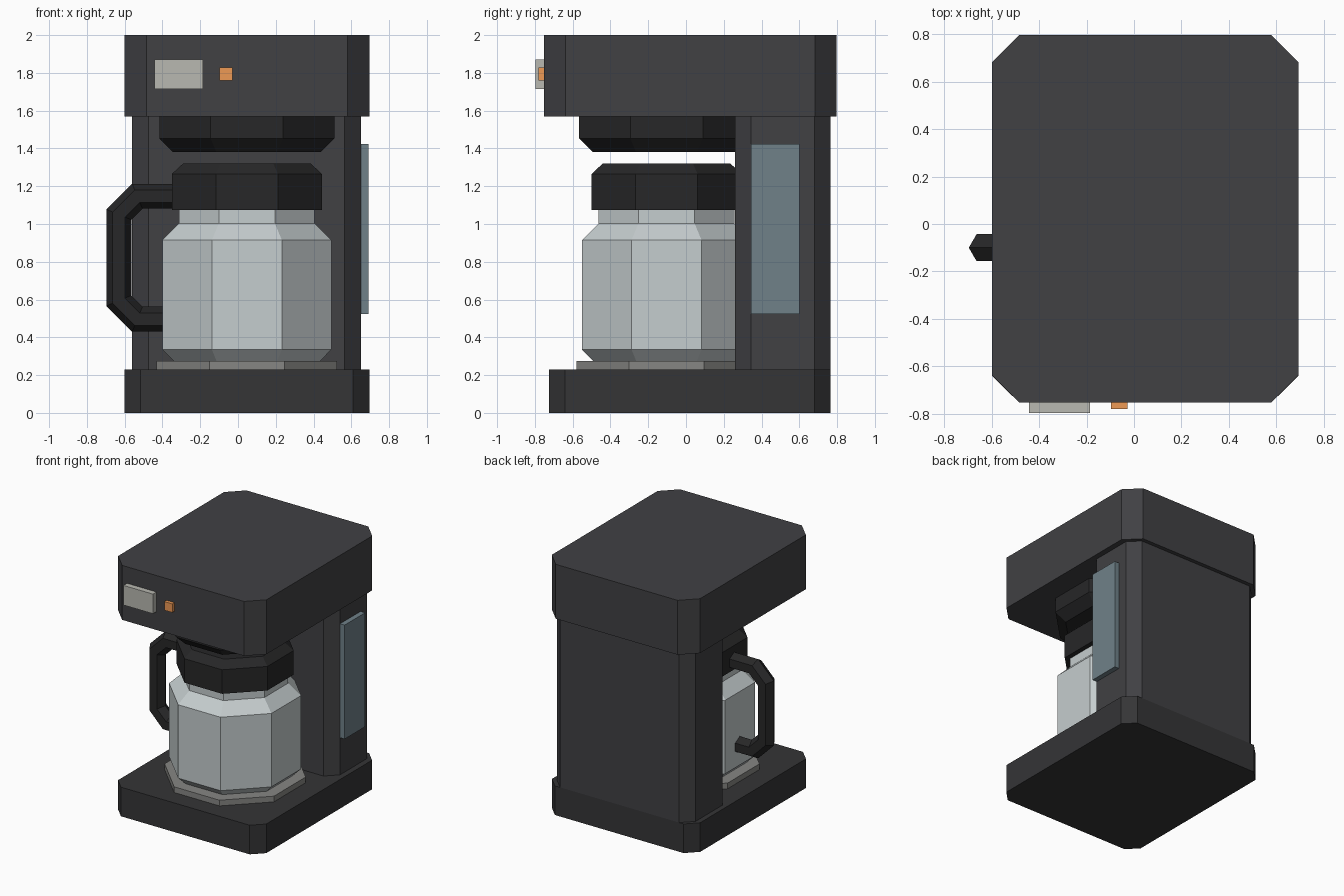
import bpy, bmesh
from math import cos, sin, pi, radians
from mathutils import Vector

if "Cube" in bpy.data.objects:
    bpy.data.objects.remove(bpy.data.objects["Cube"])

CX, CY = 0.047, -0.103   # axis of the pot, warming plate and filter basket


def material(name, rgb):
    m = bpy.data.materials.new(name)
    m.diffuse_color = (*rgb, 1)
    m.use_nodes = True
    m.node_tree.nodes["Principled BSDF"].inputs["Base Color"].default_value = m.diffuse_color
    return m


SHELL = material("charcoal_shell", (0.052, 0.052, 0.057))
BASE = material("dark_base", (0.035, 0.035, 0.037))
BLACK = material("black_plastic", (0.02, 0.02, 0.021))
GLASS = material("pale_glass", (0.56, 0.61, 0.62))
STEEL = material("steel", (0.24, 0.24, 0.23))
PANEL = material("panel_grey", (0.48, 0.48, 0.44))
ORANGE = material("orange_light", (0.85, 0.32, 0.09))
WATER = material("water_blue", (0.16, 0.22, 0.25))


def finish(name, bm, mat):
    bmesh.ops.recalc_face_normals(bm, faces=bm.faces)
    mesh = bpy.data.meshes.new(name)
    bm.to_mesh(mesh)
    bm.free()
    mesh.materials.append(mat)
    ob = bpy.data.objects.new(name, mesh)
    bpy.context.collection.objects.link(ob)
    return ob


def skin(name, rings, mat):
    """Join equal rings of points into a closed solid."""
    bm = bmesh.new()
    loops = [[bm.verts.new(p) for p in ring] for ring in rings]
    n = len(loops[0])
    for a, b in zip(loops, loops[1:]):
        for i in range(n):
            j = (i + 1) % n
            bm.faces.new((a[i], a[j], b[j], b[i]))
    bm.faces.new(loops[0])
    bm.faces.new(loops[-1])
    return finish(name, bm, mat)


def box(name, x, y, z, mat, cut=0.0):
    """Box from min/max ranges, with its vertical edges chamfered by cut."""
    bm = bmesh.new()
    bmesh.ops.create_cube(bm, size=1)
    for v in bm.verts:
        v.co = [r[0] if c < 0 else r[1] for c, r in zip(v.co, (x, y, z))]
    if cut:
        upright = [e for e in bm.edges
                   if abs(e.verts[0].co.z - e.verts[1].co.z) > 1e-4]
        bmesh.ops.bevel(bm, geom=upright, offset=cut, offset_type='OFFSET',
                        segments=1, affect='EDGES')
    return finish(name, bm, mat)


def octagon_turned(name, profile, mat):
    """Eight-sided solid from (half width across flats, z) pairs."""
    rings = []
    for half, z in profile:
        r = half / cos(pi / 8)
        rings.append([(CX + r * cos(pi / 8 + k * pi / 4),
                       CY + r * sin(pi / 8 + k * pi / 4), z) for k in range(8)])
    return skin(name, rings, mat)


def hex_tube(name, path, radius, y, mat):
    """Mitred hexagonal tube along an x/z path."""
    pts = [Vector((x, 0, z)) for x, z in path]
    rings = []
    for i, p in enumerate(pts):
        d_in = (p - pts[max(i - 1, 0)]).normalized() if i else (pts[1] - p).normalized()
        d_out = (pts[i + 1] - p).normalized() if i < len(pts) - 1 else d_in
        n_in = Vector((-d_in.z, 0, d_in.x))
        n_out = Vector((-d_out.z, 0, d_out.x))
        side = (n_in + n_out).normalized()
        side /= side.dot(n_in)
        rings.append([p + side * radius * cos(radians(60 * k))
                      + Vector((0, y + radius * sin(radians(60 * k)), 0))
                      for k in range(6)])
    return skin(name, rings, mat)


# Housing
box("base", (-0.60, 0.695), (-0.725, 0.765), (0, 0.23), BASE, 0.085)
box("rear_column", (-0.56, 0.65), (0.26, 0.765), (0.23, 1.57), SHELL, 0.085)
box("head", (-0.60, 0.695), (-0.753, 0.797), (1.57, 2.0), SHELL, 0.115)

# Water gauge and front controls
box("water_window", (0.63, 0.69), (0.345, 0.602), (0.523, 1.423), WATER)
box("display_panel", (-0.443, -0.185), (-0.797, -0.74), (1.715, 1.87), PANEL)
box("power_light", (-0.098, -0.028), (-0.78, -0.74), (1.76, 1.828), ORANGE)

# Brewing parts on the shared axis
octagon_turned("filter_basket", [(0.39, 1.38), (0.463, 1.453), (0.463, 1.57)], BLACK)
octagon_turned("warming_plate", [(0.478, 0.23), (0.478, 0.275)], STEEL)
octagon_turned("carafe", [(0.388, 0.275), (0.447, 0.335), (0.447, 0.915),
                          (0.359, 1.003), (0.359, 1.08)], GLASS)
octagon_turned("carafe_lid", [(0.397, 1.075), (0.397, 1.265), (0.338, 1.32)], BLACK)

# Carafe handle
hex_tube("carafe_handle", [(-0.30, 1.147), (-0.533, 1.147), (-0.631, 1.05),
                           (-0.631, 0.594), (-0.533, 0.496), (-0.36, 0.496)],
         0.066, -0.10, BLACK)
